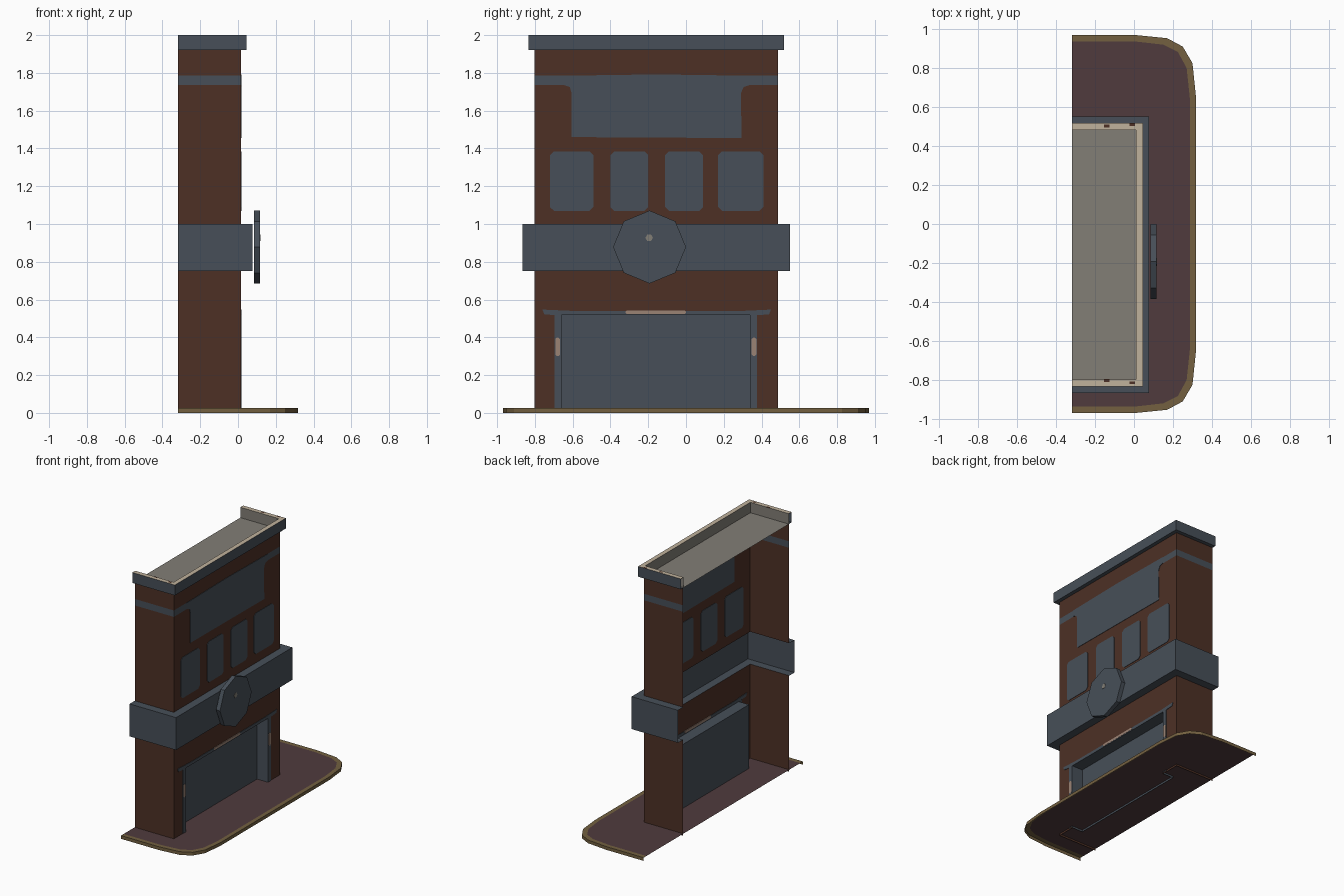
import bpy, bmesh, math

if "Cube" in bpy.data.objects:
    bpy.data.objects.remove(bpy.data.objects["Cube"])

def lin(c):
    c /= 255
    return c / 12.92 if c <= 0.04045 else ((c + 0.055) / 1.055) ** 2.4

def mat(name, r, g, b):
    m = bpy.data.materials.new(name)
    m.diffuse_color = (lin(r), lin(g), lin(b), 1)
    m.use_nodes = True
    m.node_tree.nodes["Principled BSDF"].inputs["Base Color"].default_value = m.diffuse_color
    return m

BRICK = mat("brick brown", 77, 48, 37)
SLATE = mat("slate blue", 71, 79, 88)
CREAM = mat("cream stone", 192, 178, 156)
ROOF = mat("roof grey", 130, 126, 118)
PAVE = mat("pavement plum", 80, 59, 61)
CURB = mat("curb tan", 115, 96, 64)
DUST = mat("dusty beige", 155, 131, 117)

def make(name, verts, faces, mats, idx=None):
    me = bpy.data.meshes.new(name)
    me.from_pydata(verts, [], faces)
    for m in mats:
        me.materials.append(m)
    if idx:
        for p, i in zip(me.polygons, idx):
            p.material_index = i
    ob = bpy.data.objects.new(name, me)
    bpy.context.collection.objects.link(ob)
    return ob

BACK, FRONT, Y0, Y1 = -0.318, 0.015, -0.803, 0.488
D0, D1, DTOP, DX = -0.66, 0.34, 0.517, -0.075

def u_path(off, z):
    return [(BACK, Y0 - off, z), (FRONT + off, Y0 - off, z),
            (FRONT + off, Y1 + off, z), (BACK, Y1 + off, z)]

def u_shell(name, profile, mats, idx, skip=()):
    """Three-sided shell swept along the walls; profile is (offset, z)."""
    verts = [v for o, z in profile for v in u_path(o, z)]
    faces, ids = [], []
    for r in range(len(profile) - 1):
        for s in range(3):
            if (r, s) not in skip:
                a = r * 4 + s
                faces.append((a, a + 1, a + 5, a + 4))
                ids.append(idx[r])
    return make(name, verts, faces, mats, ids)

# brick walls with stepped-out belt and painted stripe, open at the back
u_shell("walls", [(0, 0.01), (0, 0.75), (0.063, 0.75), (0.063, 1.0), (0, 1.0),
                  (0, 1.735), (0, 1.785), (0, 1.92)],
        [BRICK, SLATE], [0, 1, 1, 1, 0, 1, 0], skip={(0, 1)})

# cornice with cream rim and grey inner face
u_shell("cornice", [(0, 1.92), (0.03, 1.92), (0.03, 2.0), (-0.005, 2.0), (-0.005, 1.92)],
        [SLATE, CREAM, ROOF], [0, 0, 1, 2])
make("roof", u_path(0, 1.92), [(0, 1, 2, 3)], [ROOF])

# front wall around the doorway
def front_quads(name, rects, m):
    v, f = [], []
    for x, ya, yb, za, zb in rects:
        n = len(v)
        v += [(x, ya, za), (x, yb, za), (x, yb, zb), (x, ya, zb)]
        f.append((n, n + 1, n + 2, n + 3))
    return make(name, v, f, [m])

front_quads("front_wall_lower", [(FRONT, Y0, D0, 0.01, 0.75), (FRONT, D1, Y1, 0.01, 0.75),
                                 (FRONT, D0, D1, DTOP, 0.75)], BRICK)

# recessed doorway: jambs, soffit and door
dv = [(x, y, z) for x in (FRONT, DX) for y, z in ((D0, 0.01), (D0, DTOP), (D1, DTOP), (D1, 0.01))]
make("doorway", dv, [(0, 1, 5, 4), (1, 2, 6, 5), (2, 3, 7, 6), (4, 5, 6, 7)], [SLATE])

# thin painted plates that show on both sides of the front wall
def plate(name, pts, m, x=FRONT, t=0.003):
    n = len(pts)
    v = [(x + s * t, y, z) for s in (-1, 1) for y, z in pts]
    f = [tuple(range(n))[::-1], tuple(range(n, 2 * n))]
    f += [(i, (i + 1) % n, n + (i + 1) % n, n + i) for i in range(n)]
    return make(name, v, f, [m])

def rounded(ya, yb, za, zb, c):
    return [(ya + c, za), (yb - c, za), (yb, za + c), (yb, zb - c),
            (yb - c, zb), (ya + c, zb), (ya, zb - c), (ya, za + c)]

for i, (a, b) in enumerate([(-0.72, -0.49), (-0.40, -0.20), (-0.11, 0.09), (0.17, 0.41)]):
    plate(f"window_{i + 1}", rounded(a, b, 1.07, 1.385, 0.02), SLATE)

plate("upper_panel", [(-0.605, 1.46), (0.295, 1.455), (0.29, 1.69), (0.305, 1.725), (0.34, 1.737),
                      (0.34, 1.785), (-0.16, 1.792), (-0.65, 1.785), (-0.65, 1.737),
                      (-0.615, 1.725), (-0.605, 1.69)], SLATE)
plate("door_lintel", [(-0.69, DTOP), (0.38, DTOP), (0.44, 0.522), (0.45, 0.547), (0.3, 0.54),
                      (-0.6, 0.54), (-0.76, 0.547), (-0.75, 0.522)], SLATE)
plate("lintel_worn_patch", rounded(-0.32, 0.0, 0.523, 0.541, 0.006), DUST, t=0.0045)
for side, (a, b, c, d) in {"left": (-0.697, D0, -0.692, -0.668),
                           "right": (D1, 0.377, 0.348, 0.372)}.items():
    plate(f"door_frame_{side}", [(a, 0.02), (b, 0.02), (b, DTOP), (a, DTOP)], SLATE)
    plate(f"frame_worn_patch_{side}", rounded(c, d, 0.30, 0.40, 0.008), DUST, t=0.0045)

# octagonal hanging sign with a small pale spot
def ring(y, z, r, n):
    return [(y + r * math.cos(2 * math.pi * i / n), z + r * math.sin(2 * math.pi * i / n))
            for i in range(n)]

plate("round_sign", ring(-0.193, 0.878, 0.193, 8), SLATE, x=0.1, t=0.016)
plate("sign_spot", ring(-0.195, 0.927, 0.02, 6), ROOF, x=0.116, t=0.002)

# dark weathering specks on the cornice rim
for i, (x, y) in enumerate([(-0.14, 0.503), (-0.01, 0.51), (-0.14, -0.803), (-0.01, -0.815)]):
    r = 0.014
    make(f"rim_speck_{i + 1}", [(x - r, y - r / 2, 2.0005), (x + r, y - r / 2, 2.0005),
                                (x + r, y + r / 2, 2.0005), (x - r, y + r / 2, 2.0005)],
         [(0, 1, 2, 3)], [BRICK])

# pavement sheet with rounded front corners and curb
def mirror_path(half, z):
    return [(x, -y, z) for x, y in half] + [(x, y, z) for x, y in reversed(half)]

outer = [(-0.318, 0.97), (0, 0.97), (0.17, 0.953), (0.25, 0.91), (0.3, 0.825), (0.317, 0.66)]
inner = [(-0.318, 0.937), (0, 0.937), (0.15, 0.92), (0.225, 0.883), (0.27, 0.80), (0.286, 0.65)]
loops = [mirror_path(outer, 0.0), mirror_path(outer, 0.025), mirror_path(inner, 0.025)]
n = len(loops[0])
faces = [(r * n + i, r * n + i + 1, (r + 1) * n + i + 1, (r + 1) * n + i)
         for r in range(2) for i in range(n - 1)]
make("curb", sum(loops, []), faces, [CURB])
make("pavement", mirror_path(inner, 0.025), [tuple(range(n))], [PAVE])
